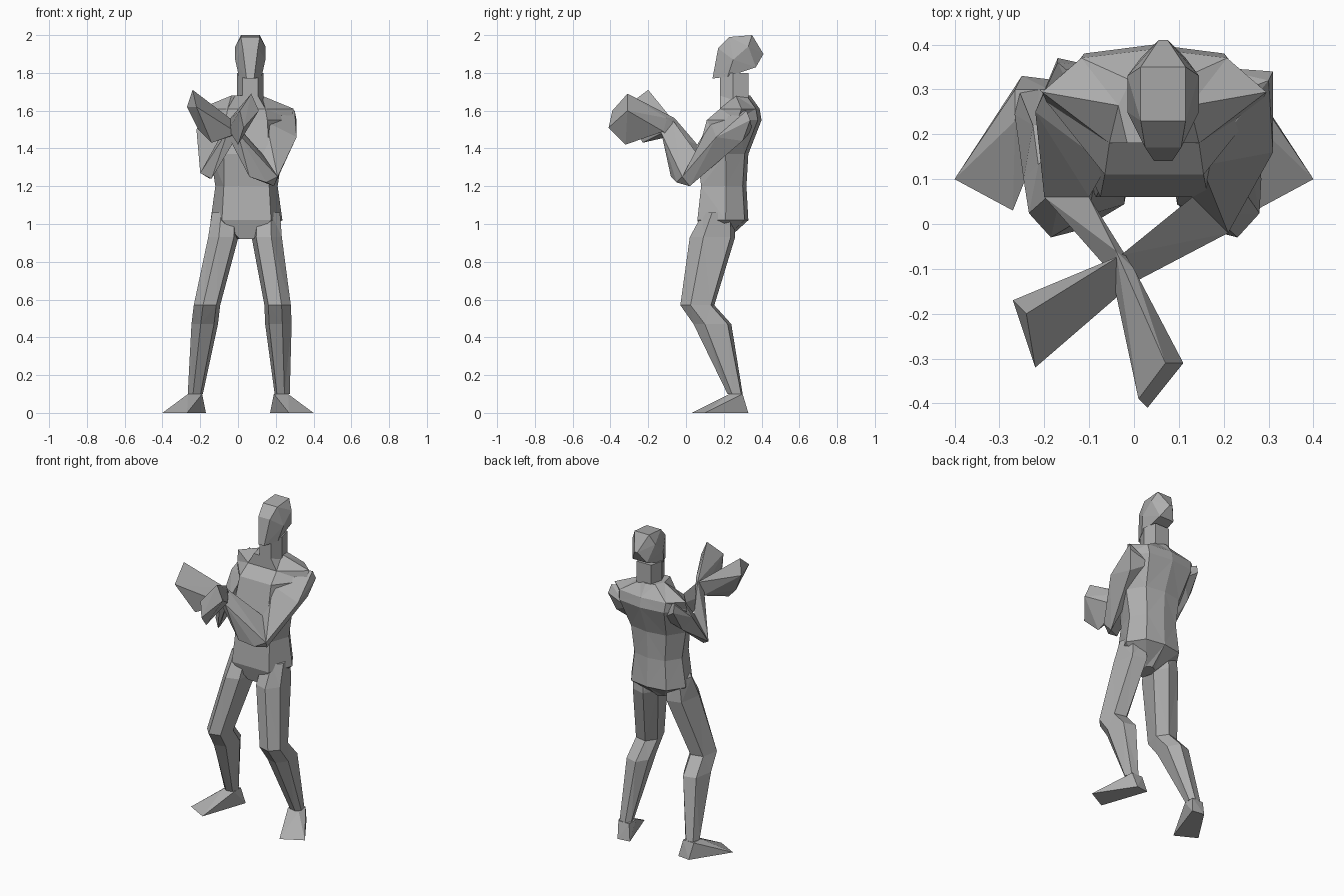
import bpy
import bmesh

cube = bpy.data.objects.get("Cube")
if cube:
    bpy.data.objects.remove(cube, do_unlink=True)

GREY = (.42, .42, .42, 1)
clay = bpy.data.materials.new("plain_grey")
clay.use_nodes = True
clay.diffuse_color = GREY
clay.node_tree.nodes["Principled BSDF"].inputs["Base Color"].default_value = GREY


def finish(name, bm):
    """Turn a bmesh into a flat shaded grey object."""
    bmesh.ops.recalc_face_normals(bm, faces=bm.faces)
    mesh = bpy.data.meshes.new(name)
    bm.to_mesh(mesh)
    bm.free()
    mesh.materials.append(clay)
    obj = bpy.data.objects.new(name, mesh)
    bpy.context.collection.objects.link(obj)
    return obj


def hull(name, points):
    """Faceted solid wrapped around a few corner points."""
    bm = bmesh.new()
    for point in points:
        bm.verts.new(point)
    bmesh.ops.convex_hull(bm, input=bm.verts)
    loose = [v for v in bm.verts if not v.link_faces]
    bmesh.ops.delete(bm, geom=loose, context='VERTS')
    return finish(name, bm)


def loft(name, rings):
    """Skin rings of equal point count and cap both ends."""
    bm = bmesh.new()
    loops = [[bm.verts.new(point) for point in ring] for ring in rings]
    count = len(loops[0])
    for low, high in zip(loops, loops[1:]):
        for i in range(count):
            j = (i + 1) % count
            bm.faces.new((low[i], low[j], high[j], high[i]))
    bm.faces.new(loops[0])
    bm.faces.new(loops[-1])
    bmesh.ops.triangulate(bm, faces=bm.faces)
    return finish(name, bm)


def mirrored(points, centre):
    """Points on both sides of a centre line."""
    return [(centre + side * x, y, z) for x, y, z in points for side in (1, -1)]


def torso_ring(z, chest_half, chest_y, side_half, back_y, centre=.045):
    """Seven sided section with a raised spine."""
    side_y = chest_y + (back_y - chest_y) * .6
    back_half = side_half * .65
    half = [(chest_half, chest_y), (side_half, side_y), (back_half, back_y)]
    left = [(centre + x, y, z) for x, y in half]
    right = [(centre - x, y, z) for x, y in reversed(half)]
    spine = (centre, back_y + .02, z)
    return left + [spine] + right


def leg_section(side, offset, y, z, wide, deep):
    """Six sided section, leaning slightly to the left with height."""
    centre = side * offset + z * .04
    corners = [(1, -.4), (.3, -1), (-.7, -.8), (-1, .3), (-.4, 1), (.7, .8)]
    return [(centre + side * u * wide, y + v * deep, z) for u, v in corners]


# Torso from crotch to collar
loft("torso", [
    torso_ring(.92, .035, .09, .05, .2),
    torso_ring(1.02, .13, .06, .19, .31),
    torso_ring(1.2, .12, .08, .165, .3),
    torso_ring(1.37, .12, .06, .19, .31),
    torso_ring(1.55, .11, .11, .24, .38),
    torso_ring(1.61, .1, .18, .25, .37),
    torso_ring(1.68, .06, .18, .08, .32),
])

# Neck and faceted head
HEAD_CENTRE = .065
neck_plan = [(.04, .18), (.07, .25), (.05, .33)]
neck_points = [(x, y, z) for x, y in neck_plan for z in (1.6, 1.8)]
hull("neck", mirrored(neck_points, HEAD_CENTRE))
crown = [(.05, .23, 1.99), (.05, .35, 2), (.08, .33, 1.94)]
skull_back = [(.01, .41, 1.9), (.05, .37, 1.83)]
face = [(.04, .17, 1.93), (.08, .25, 1.87), (.06, .22, 1.78), (.02, .14, 1.77)]
hull("head", mirrored(crown + skull_back + face, HEAD_CENTRE))

# Legs and splayed feet
ankle = [(x, y, .1) for x in (.19, .265) for y in (.23, .3)]
sole = [(.17, .32, 0), (.25, .33, 0), (.4, .1, 0), (.27, .03, 0)]
for label, side in (("left", 1), ("right", -1)):
    loft(label + "_leg", [
        leg_section(side, .11, .17, 1.06, .07, .08),
        leg_section(side, .115, .14, .93, .08, .12),
        leg_section(side, .187, .06, .57, .07, .09),
        leg_section(side, .195, .14, .47, .07, .1),
        leg_section(side, .23, .26, .1, .04, .04),
    ])
    hull(label + "_foot", [(side * x, y, z) for x, y, z in ankle + sole])

# Left arm, fused into the chest, bent up across the body
left_shoulder = [(.3, .32, 1.6), (.31, .34, 1.55), (.28, .3, 1.44), (.31, .16, 1.46)]
left_chest = [(.15, .13, 1.54), (.12, .25, 1.6), (.17, .35, 1.5)]
left_elbow = [(.21, -.02, 1.25), (.19, .02, 1.2), (.13, .06, 1.37)]
left_wrist = [(-.03, -.07, 1.55), (0, -.13, 1.48), (-.05, -.1, 1.46)]
left_underside = [(.06, -.08, 1.25), (.15, -.05, 1.22)]
left_palm = [(-.24, -.2, 1.71), (-.27, -.17, 1.62), (-.22, -.32, 1.62),
             (-.21, -.2, 1.5), (-.14, -.23, 1.43)]
hull("left_upper_arm", left_shoulder + left_chest + left_elbow)
hull("left_forearm", left_elbow + left_underside + left_wrist)
hull("left_hand", left_wrist + left_palm)

# Right arm, crossing behind the left wrist
right_shoulder = [(-.17, .36, 1.61), (-.17, .37, 1.56), (-.17, .28, 1.42), (-.22, .25, 1.5)]
right_chest = [(-.06, .13, 1.54), (-.04, .25, 1.6), (-.08, .35, 1.5)]
right_elbow = [(-.2, .06, 1.27), (-.15, .04, 1.24), (-.1, .06, 1.42)]
right_wrist = [(-.04, -.06, 1.56), (.01, -.12, 1.49), (-.05, -.11, 1.5), (0, -.1, 1.56)]
right_palm = [(.07, -.31, 1.69), (.11, -.31, 1.6), (.03, -.41, 1.51),
              (.01, -.39, 1.6), (0, -.32, 1.42)]
hull("right_upper_arm", right_shoulder + right_chest + right_elbow)
hull("right_forearm", right_elbow + [(-.14, 0, 1.24)] + right_wrist)
hull("right_hand", right_wrist + right_palm)
